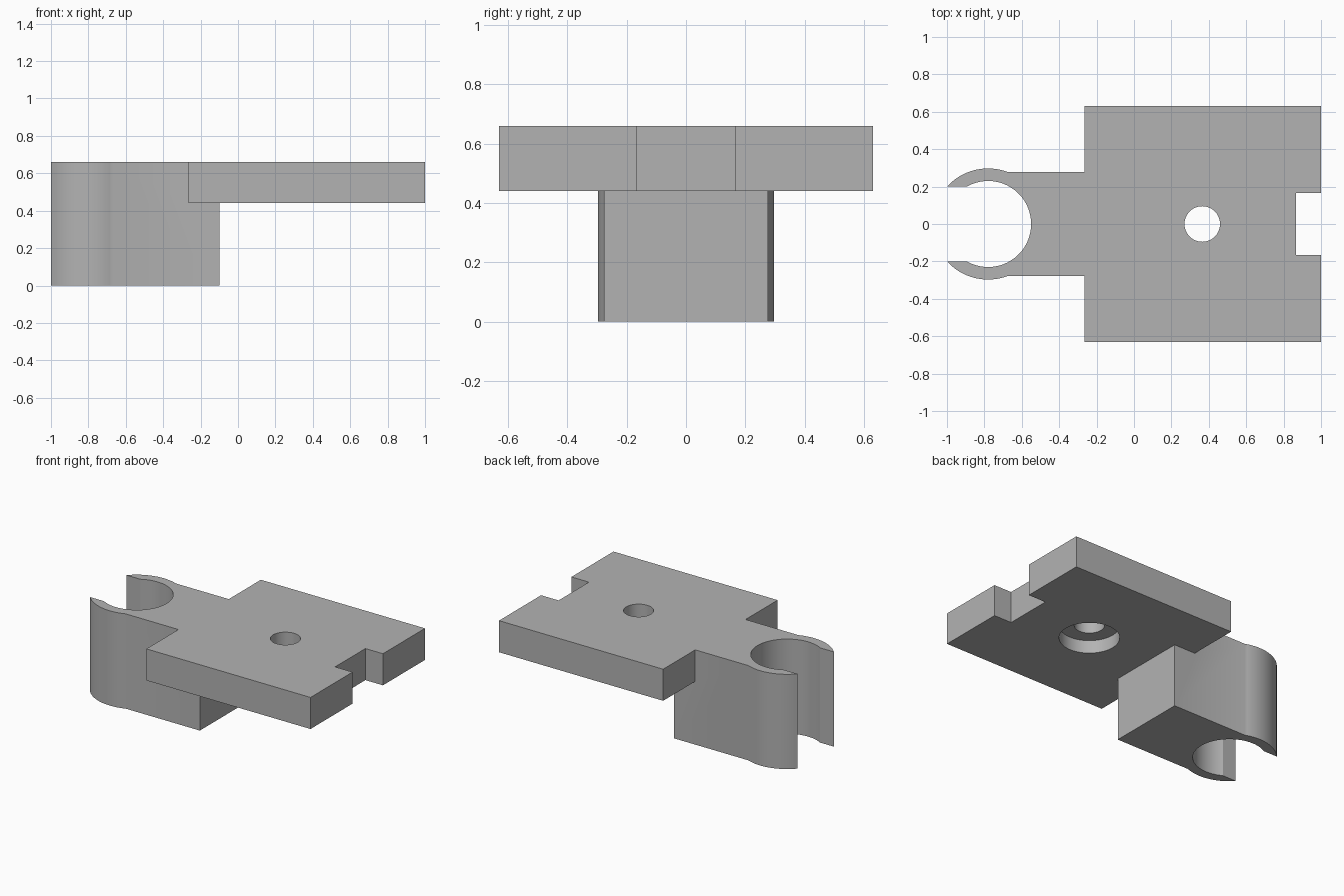
import bpy, bmesh
from math import sin, cos, pi, asin, atan2, sqrt

cube = bpy.data.objects.get("Cube")
if cube:
    bpy.data.objects.remove(cube, do_unlink=True)

grey = bpy.data.materials.new("plain_grey")
grey.use_nodes = True
grey.diffuse_color = (0.45, 0.45, 0.45, 1)
grey.node_tree.nodes["Principled BSDF"].inputs["Base Color"].default_value = grey.diffuse_color


def prism(name, outline, z0, z1):
    """Extrude a flat outline from z0 up to z1."""
    bm = bmesh.new()
    face = bm.faces.new([bm.verts.new((x, y, z0)) for x, y in outline])
    top = bmesh.ops.extrude_face_region(bm, geom=[face])["geom"]
    for v in top:
        if isinstance(v, bmesh.types.BMVert):
            v.co.z = z1
    bmesh.ops.recalc_face_normals(bm, faces=bm.faces)
    mesh = bpy.data.meshes.new(name)
    bm.to_mesh(mesh)
    bm.free()
    mesh.materials.append(grey)
    obj = bpy.data.objects.new(name, mesh)
    bpy.context.collection.objects.link(obj)
    return obj


def arc(cx, r, a0, a1, n):
    return [(cx + r * cos(a0 + (a1 - a0) * i / n), r * sin(a0 + (a1 - a0) * i / n))
            for i in range(n + 1)]


def mirrored(half):
    """Close a half outline across the x axis, sharing points that lie on it."""
    return half + [(x, -y) for x, y in reversed(half) if abs(y) > 1e-6]


def combine(target, other, operation):
    mod = target.modifiers.new(operation.lower(), 'BOOLEAN')
    mod.operation, mod.solver, mod.object = operation, 'EXACT', other
    bpy.context.view_layer.objects.active = target
    bpy.ops.object.modifier_apply(modifier=mod.name)
    bpy.data.objects.remove(other, do_unlink=True)


TOP, UNDER = 0.66, 0.44

# Open clip with its deep neck block
cx, outer, inner, neck, mouth = -0.78, 0.297, 0.23, 0.277, 0.2
shoulder = atan2(neck, sqrt(outer**2 - neck**2))
tip = pi - asin(mouth / outer)
lip = pi - asin(mouth / inner)
half = [(-0.10, neck)] + arc(cx, outer, shoulder, tip, 24) + arc(cx, inner, lip, 0, 36)
clip = prism("clip_block", mirrored(half), 0, TOP)

# Flat plate with a notch in its end
plate_half = [(-0.265, 0.63), (1, 0.63), (1, 0.167), (0.865, 0.167)]
body = prism("mounting_plate", mirrored(plate_half), UNDER, TOP)
combine(body, clip, 'UNION')

# Screw hole, counterbored from below
for name, r, z0, z1 in (("screw_hole", 0.095, 0.3, 0.8), ("counterbore", 0.19, 0.3, 0.53)):
    combine(body, prism(name, arc(0.365, r, 0, 2 * pi, 64)[:-1], z0, z1), 'DIFFERENCE')

# Smooth round walls, crisp edges
body.name = "clip_plate"
bpy.ops.object.select_all(action='DESELECT')
body.select_set(True)
bpy.context.view_layer.objects.active = body
bpy.ops.object.shade_smooth_by_angle(angle=pi / 9)
